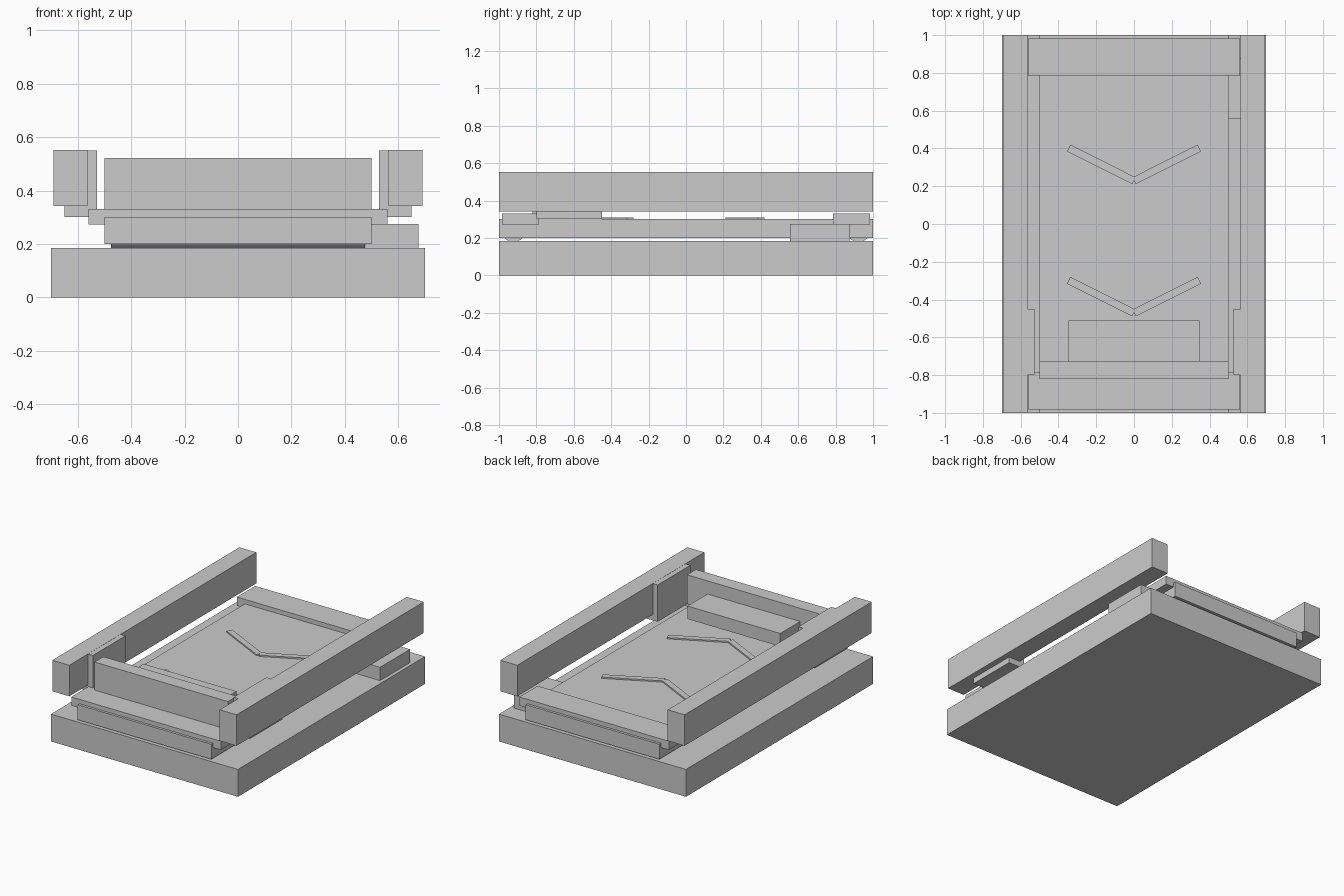
import bpy, math

if "Cube" in bpy.data.objects:
    bpy.data.objects.remove(bpy.data.objects["Cube"])


def box(name, x, y, z, rot=0.0):
    """Box from (min, max) ranges, optionally turned about z at its centre."""
    bpy.ops.mesh.primitive_cube_add(
        size=1, location=[(a + b) / 2 for a, b in (x, y, z)], rotation=(0, 0, rot))
    ob = bpy.context.object
    ob.name = name
    ob.scale = [b - a for a, b in (x, y, z)]
    return ob


# Base slab and conveyor deck
box("base", (-0.70, 0.70), (-1, 1), (0, 0.185))
box("belt_deck", (-0.50, 0.50), (-1, 1), (0.20, 0.302))

# End rollers under the deck and crossbars over it
for end, s in (("front", -1), ("rear", 1)):
    bpy.ops.mesh.primitive_cylinder_add(
        vertices=24, radius=0.06, depth=0.95,
        location=(0, s * 0.922, 0.238), rotation=(0, math.pi / 2, 0))
    bpy.context.object.name = end + "_roller"
    bpy.ops.object.shade_smooth_by_angle()
    box(end + "_crossbar", (-0.56, 0.56), sorted((s * 0.787, s * 0.983)), (0.273, 0.332))

# Side rails with their inner support blocks
for side, s in (("left", -1), ("right", 1)):
    box(side + "_rail", sorted((s * 0.563, s * 0.69)), (-1, 1), (0.342, 0.552))
    box(side + "_support", sorted((s * 0.527, s * 0.65)), (-0.80, -0.45), (0.302, 0.551))

# Front gate and the ledge behind it
box("gate", (-0.50, 0.50), (-0.82, -0.725), (0.325, 0.522))
box("gate_ledge", (-0.347, 0.347), (-0.727, -0.512), (0.345, 0.433))

# Motor housing at the right rear
box("motor_housing", (0.477, 0.675), (0.555, 0.875), (0.185, 0.275))

# V-shaped direction marks on the belt
for end, cy in (("front", -0.3845), ("rear", 0.3155)):
    for side, s in (("left", -1), ("right", 1)):
        cx = s * 0.1735
        box(f"{end}_mark_{side}", (cx - 0.193, cx + 0.193), (cy - 0.02, cy + 0.02),
            (0.295, 0.311), rot=s * 0.466)
